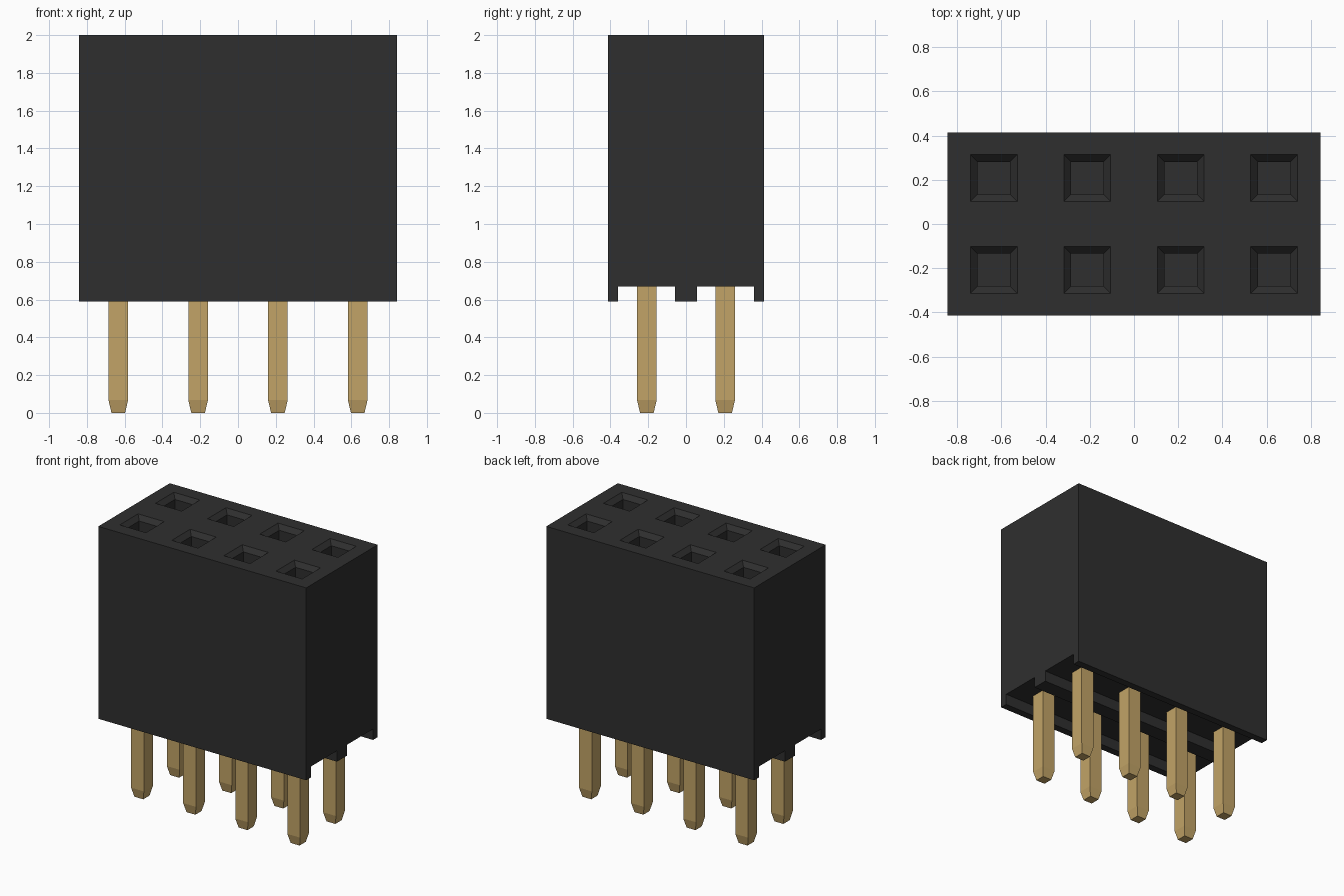
import bpy
import bmesh

if "Cube" in bpy.data.objects:
    bpy.data.objects.remove(bpy.data.objects["Cube"], do_unlink=True)

PITCH = 0.4225
COLUMNS = [(i - 1.5) * PITCH for i in range(4)]
ROWS = [-PITCH / 2 + 0.004, PITCH / 2 - 0.004]
HALF_X, HALF_Y = 0.843, 0.414
BASE, GROOVE, TOP = 0.59, 0.67, 2.0


def material(name, rgb):
    mat = bpy.data.materials.new(name)
    mat.use_nodes = True
    color = (*rgb, 1)
    mat.diffuse_color = color
    mat.node_tree.nodes["Principled BSDF"].inputs["Base Color"].default_value = color
    return mat


def make_object(name, bm, mat):
    bmesh.ops.recalc_face_normals(bm, faces=bm.faces)
    mesh = bpy.data.meshes.new(name)
    bm.to_mesh(mesh)
    bm.free()
    mesh.materials.append(mat)
    obj = bpy.data.objects.new(name, mesh)
    bpy.context.collection.objects.link(obj)
    return obj


def square_loft(bm, x, y, sections):
    """Stack square sections given as (z, half width) and cap both ends."""
    rings = [[bm.verts.new((x + sx * h, y + sy * h, z))
              for sx, sy in ((-1, -1), (1, -1), (1, 1), (-1, 1))]
             for z, h in sections]
    for a, b in zip(rings, rings[1:]):
        for i in range(4):
            j = (i + 1) % 4
            bm.faces.new((a[i], a[j], b[j], b[i]))
    bm.faces.new(rings[0])
    bm.faces.new(rings[-1])


black = material("black plastic", (0.028, 0.028, 0.028))
gold = material("gold metal", (0.54, 0.37, 0.135))

# Housing: end profile with two grooves underneath, extruded along x
half = [(0.057, GROOVE), (0.057, BASE)]
right_side = [(0.057, BASE), (0.057, GROOVE), (0.36, GROOVE),
              (0.36, BASE), (HALF_Y, BASE), (HALF_Y, TOP)]
profile = right_side + [(-y, z) for y, z in reversed(right_side)]
bm = bmesh.new()
end = bm.faces.new([bm.verts.new((-HALF_X, y, z)) for y, z in profile])
extruded = bmesh.ops.extrude_face_region(bm, geom=[end], use_keep_orig=True)
bmesh.ops.translate(bm, vec=(2 * HALF_X, 0, 0),
                    verts=[g for g in extruded["geom"] if isinstance(g, bmesh.types.BMVert)])
housing = make_object("housing", bm, black)

# Sockets: square holes with chamfered mouths
bm = bmesh.new()
for x in COLUMNS:
    for y in ROWS:
        square_loft(bm, x, y, [(1.0, 0.074), (TOP - 0.032, 0.074), (TOP + 0.02, 0.126)])
cutter = make_object("socket_cutter", bm, black)
cutter.hide_render = True
cut = housing.modifiers.new("sockets", "BOOLEAN")
cut.operation = "DIFFERENCE"
cut.solver = "EXACT"
cut.object = cutter
bpy.context.view_layer.update()
graph = bpy.context.evaluated_depsgraph_get()
cut_mesh = bpy.data.meshes.new_from_object(housing.evaluated_get(graph))
housing.modifiers.clear()
housing.data = cut_mesh
bpy.data.objects.remove(cutter, do_unlink=True)

# Pins: square posts with tapered tips
for r, y in zip(("front", "back"), ROWS):
    for i, x in enumerate(COLUMNS):
        bm = bmesh.new()
        square_loft(bm, x, y, [(0, 0.036), (0.068, 0.052), (GROOVE + 0.02, 0.052)])
        make_object(f"{r}_pin_{i + 1}", bm, gold)
